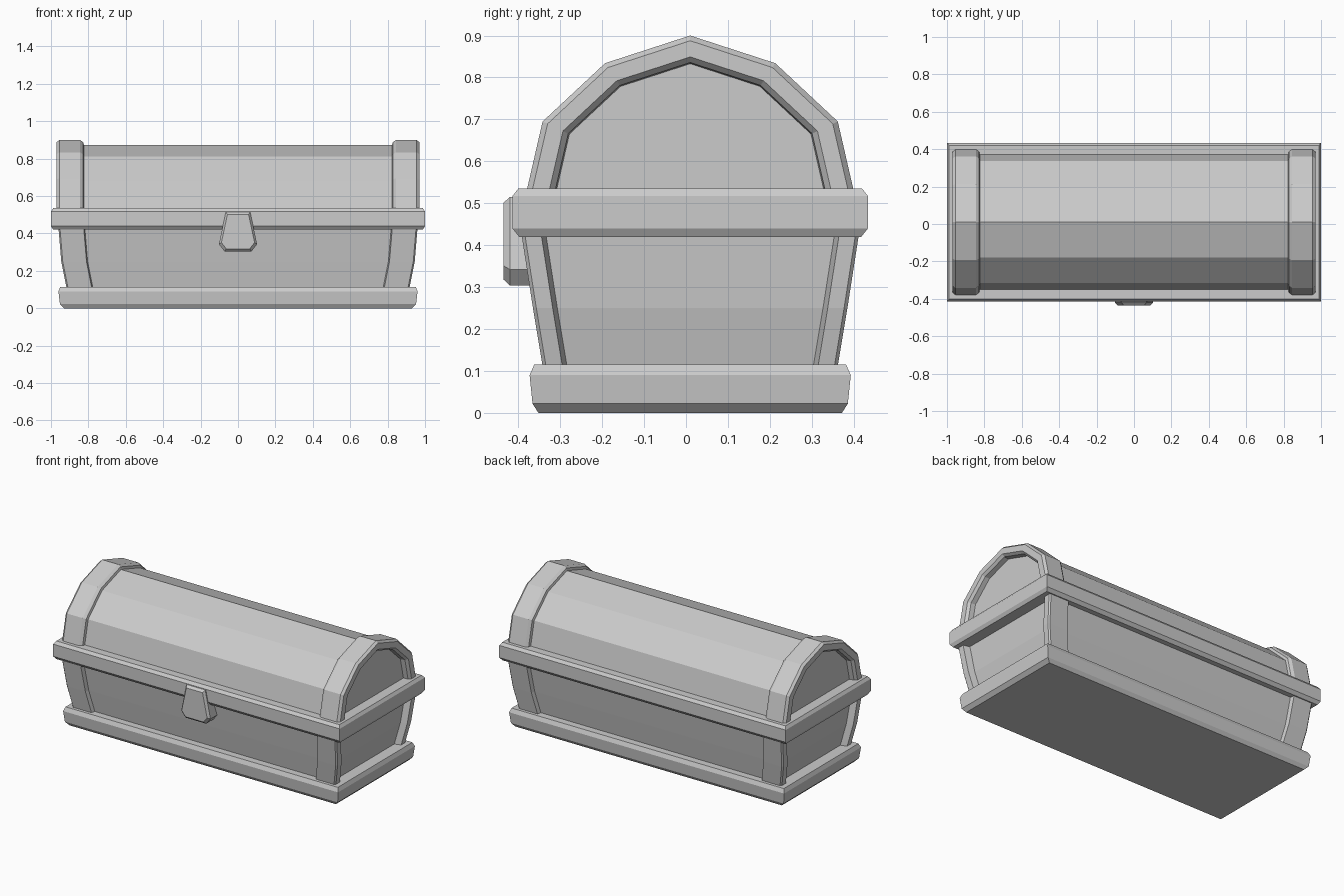
import bpy, bmesh

cube = bpy.data.objects.get("Cube")
if cube:
    bpy.data.objects.remove(cube, do_unlink=True)

CY = 0.01  # depth centre of the chest body, the lock sticks out in front

grey = bpy.data.materials.new("plain grey")
grey.use_nodes = True
COLOUR = (0.6, 0.6, 0.6, 1)
grey.diffuse_color = COLOUR
grey.node_tree.nodes["Principled BSDF"].inputs["Base Color"].default_value = COLOUR


def loft(name, rings):
    """Skin a list of equal-length closed rings and cap both ends."""
    bm = bmesh.new()
    loops = [[bm.verts.new(p) for p in ring] for ring in rings]
    n = len(loops[0])
    for a, b in zip(loops, loops[1:]):
        for i in range(n):
            j = (i + 1) % n
            bm.faces.new((a[i], a[j], b[j], b[i]))
    bm.faces.new(loops[0])
    bm.faces.new(loops[-1])
    bmesh.ops.recalc_face_normals(bm, faces=bm.faces)
    mesh = bpy.data.meshes.new(name)
    bm.to_mesh(mesh)
    bm.free()
    mesh.materials.append(grey)
    obj = bpy.data.objects.new(name, mesh)
    bpy.context.collection.objects.link(obj)
    return obj


def rect(hx, hy, z):
    return [(sx * hx, CY + sy * hy, z)
            for sx, sy in ((-1, -1), (1, -1), (1, 1), (-1, 1))]


# Plinth and rim band: stacked rectangles of (half x, half y, z)
loft("base_plinth", [rect(*r) for r in (
    (0.93, 0.362, 0), (0.952, 0.376, 0.022), (0.96, 0.383, 0.09), (0.95, 0.372, 0.115))])
loft("rim_band", [rect(*r) for r in (
    (0.988, 0.408, 0.42), (1, 0.424, 0.44), (1, 0.424, 0.517), (0.988, 0.41, 0.535))])

# Lower box: flared recessed walls with a corner post at each corner
FLARE = ((0.915, 0.35, 0.1), (0.945, 0.375, 0.25), (0.96, 0.403, 0.43))
loft("lower_box", [rect(hx - 0.04, hy - 0.025, z) for hx, hy, z in FLARE])


def post_ring(hx, hy, z, sx, sy):
    wx, wy, c = 0.135, 0.047, 0.008
    pts = ((hx, hy - c), (hx, hy - wy), (hx - 0.05, hy - wy - 0.014),
           (hx - wx - 0.012, hy - 0.05), (hx - wx, hy), (hx - c, hy))
    return [(sx * x, CY + sy * y, z) for x, y in pts]


for sx, side in ((-1, "right"), (1, "left")):
    for sy, end in ((-1, "front"), (1, "back")):
        loft(f"corner_post_{end}_{side}", [post_ring(*f, sx, sy) for f in FLARE])

# Lid: faceted arch swept along x, raised into a strap near each end
HALF_ARCH = ((0.39, 0.53), (0.352, 0.695), (0.203, 0.834))
ARCH = HALF_ARCH + ((0, 0.9),) + tuple((-y, z) for y, z in reversed(HALF_ARCH))


def arch(x, inset):
    s = 1 - inset / 0.385
    return [(x, CY + y * s, 0.53 + (z - 0.53) * s) for y, z in ARCH]


STRAP = ((0.925, 0.07), (0.955, 0.067), (0.97, 0.053), (0.97, 0.013), (0.955, 0),
         (0.845, 0), (0.828, 0.012), (0.824, 0.028))
loft("lid", [arch(-x, d) for x, d in STRAP] + [arch(x, d) for x, d in reversed(STRAP)])

# Lock plate with a chamfered front face
PLATE = ((-0.065, 0.515), (0.065, 0.515), (0.102, 0.342),
         (0.072, 0.304), (-0.072, 0.304), (-0.102, 0.342))


def plate(y, s):
    return [(x * s, y, 0.41 + (z - 0.41) * s) for x, z in PLATE]


loft("lock_plate", [plate(-0.35, 1), plate(-0.42, 1), plate(-0.435, 0.87)])
